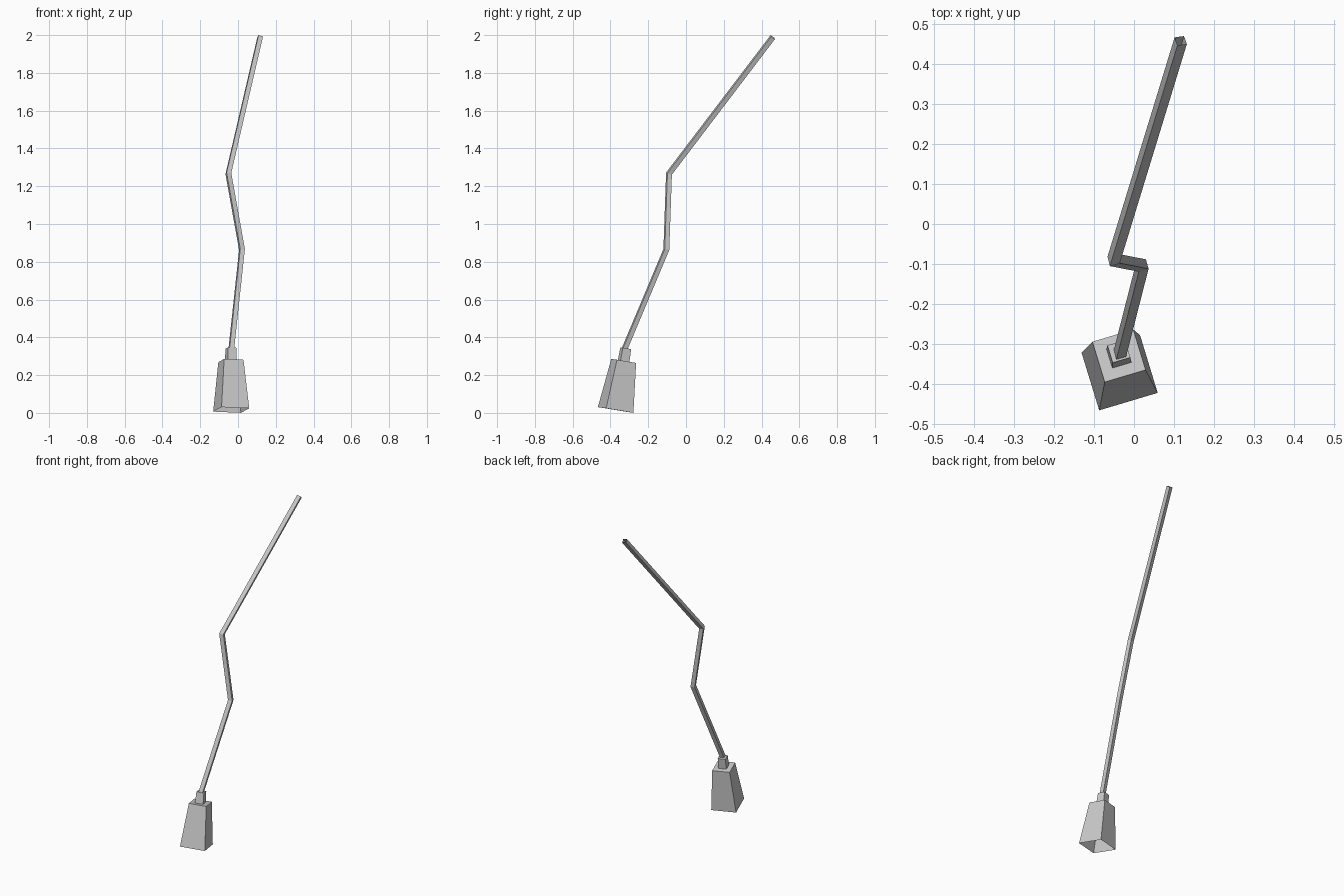
import bpy, bmesh, math
from mathutils import Vector

if "Cube" in bpy.data.objects:
    bpy.data.objects.remove(bpy.data.objects["Cube"])

YAW = math.radians(17)
U = Vector((math.cos(YAW), math.sin(YAW), 0))


def square(center, axis, side):
    """Corners of a square across an axis, turned by the common yaw."""
    a = (U - axis * axis.dot(U)).normalized()
    b = axis.cross(a)
    h = side / 2
    return [center + a * x * h + b * y * h
            for x, y in ((-1, -1), (1, -1), (1, 1), (-1, 1))]


def loft(name, rings, cap_top=False):
    """Skin a stack of rings with flat quads."""
    bm = bmesh.new()
    vs = [[bm.verts.new(p) for p in r] for r in rings]
    for lo, hi in zip(vs, vs[1:]):
        for i in range(4):
            j = (i + 1) % 4
            bm.faces.new((lo[i], lo[j], hi[j], hi[i]))
    if cap_top:
        bm.faces.new(vs[-1])
    me = bpy.data.meshes.new(name)
    bm.to_mesh(me)
    bm.free()
    ob = bpy.data.objects.new(name, me)
    bpy.context.collection.objects.link(ob)
    return ob


# Tilted flared bell, open underneath
base = Vector((-0.036, -0.3725, 0.0155))
top = Vector((-0.0375, -0.33, 0.275))
axis = (top - base).normalized()
loft("bell", [square(base, axis, 0.153), square(top, axis, 0.107)], True)

# Small collar on top of the bell
collar_top = top + axis * 0.068
loft("collar", [square(top, axis, 0.05), square(collar_top, axis, 0.046)], True)

# Bent square rod with mitred joints
path = [Vector(p) for p in ((-0.037, -0.331, 0.325), (0.021, -0.104, 0.865),
                            (-0.051, -0.09, 1.267), (0.117, 0.459, 1.989))]
dirs = [(b - a).normalized() for a, b in zip(path, path[1:])]
rings = [square(path[0], dirs[0], 0.025)]
for i, d in enumerate(dirs):
    nxt = dirs[i + 1] if i + 1 < len(dirs) else d
    n = (d + nxt).normalized()
    rings.append([p + d * ((path[i + 1] - p).dot(n) / d.dot(n)) for p in rings[-1]])
loft("bent_rod", rings)
